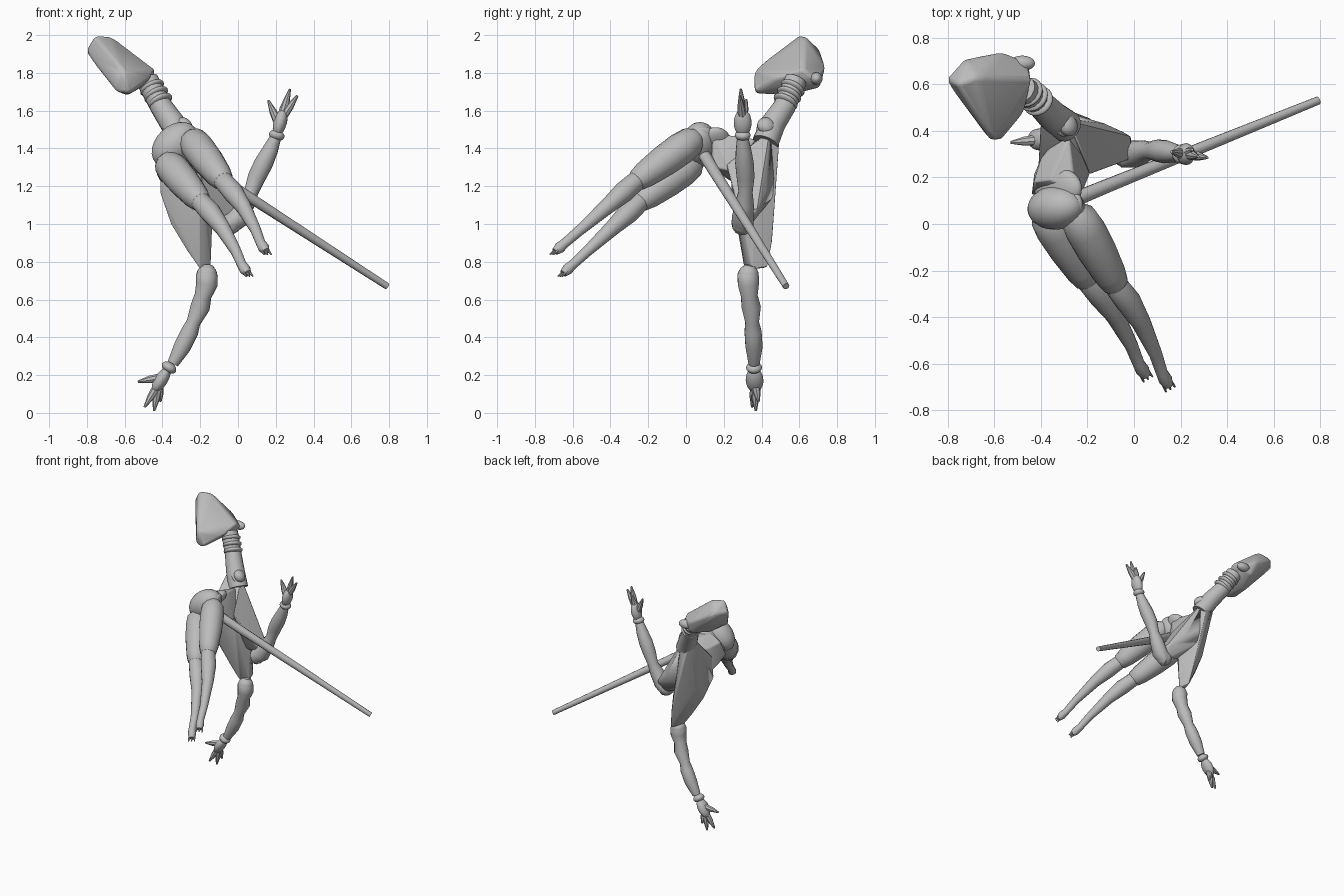
import bpy, bmesh, math
from mathutils import Vector

old = bpy.data.objects.get("Cube")
if old:
    bpy.data.objects.remove(old)

grey = bpy.data.materials.new("plain_grey")
grey.use_nodes = True
grey.diffuse_color = (0.5, 0.5, 0.5, 1)
grey.node_tree.nodes["Principled BSDF"].inputs["Base Color"].default_value = (0.5, 0.5, 0.5, 1)


def finish(name, bm, bevel=0, angle=40):
    bmesh.ops.recalc_face_normals(bm, faces=bm.faces)
    mesh = bpy.data.meshes.new(name)
    bm.to_mesh(mesh)
    bm.free()
    obj = bpy.data.objects.new(name, mesh)
    bpy.context.collection.objects.link(obj)
    mesh.materials.append(grey)
    bpy.ops.object.select_all(action='DESELECT')
    bpy.context.view_layer.objects.active = obj
    obj.select_set(True)
    if bevel:
        mod = obj.modifiers.new("soft_edges", 'BEVEL')
        mod.width, mod.segments, mod.angle_limit = bevel, 3, math.radians(15)
    bpy.ops.object.shade_smooth_by_angle(angle=math.radians(angle))
    return obj


def hull(name, points, bevel=0.012):
    """Solid wrapped around a few corner points."""
    bm = bmesh.new()
    verts = [bm.verts.new(p) for p in points]
    bmesh.ops.convex_hull(bm, input=verts)
    bmesh.ops.delete(bm, geom=[v for v in bm.verts if not v.link_faces], context='VERTS')
    return finish(name, bm, bevel)


def limb(name, stations, sides=14):
    """Round tube through (x, y, z, radius) stations, with closed ends."""
    bm = bmesh.new()
    pts = [Vector(s[:3]) for s in stations]
    rings = []
    for i, s in enumerate(stations):
        axis = pts[min(i + 1, len(pts) - 1)] - pts[max(i - 1, 0)]
        u = axis.cross(Vector((0, 1, 0.2))).normalized()
        w = axis.cross(u).normalized()
        rings.append([bm.verts.new(pts[i] + s[3] * (math.cos(a) * u + math.sin(a) * w))
                      for a in (2 * math.pi * k / sides for k in range(sides))])
    for a, b in zip(rings, rings[1:]):
        for k in range(sides):
            n = (k + 1) % sides
            bm.faces.new((a[k], a[n], b[n], b[k]))
    bm.faces.new(rings[0])
    bm.faces.new(rings[-1])
    return finish(name, bm)


def ball(name, centre, scale, tilt=(0, 0, 1)):
    bm = bmesh.new()
    bmesh.ops.create_uvsphere(bm, u_segments=20, v_segments=12, radius=1)
    obj = finish(name, bm)
    obj.location, obj.scale = centre, scale
    obj.rotation_euler = Vector(tilt).to_track_quat('Z', 'Y').to_euler()
    return obj


# Head: wedge with a blunt crown and a pointed muzzle
hull("head", [(-.81, .62, 1.915), (-.76, .6, 2.0), (-.67, .63, 1.995), (-.73, .71, 1.92),
              (-.64, .39, 1.70), (-.57, .36, 1.69), (-.61, .355, 1.815), (-.44, .62, 1.82),
              (-.47, .48, 1.77), (-.57, .74, 1.83), (-.45, .69, 1.76), (-.68, .5, 1.75),
              (-.59, .55, 1.68), (-.54, .71, 1.72)], 0.016)
ball("head_knob", (-.48, .69, 1.77), (.055, .033, .033))

# Neck with stacked rings, leaning into the upper chest
neck_dir = (-.12, .12, .22)
limb("neck", [(-.29, .42, 1.43, .07), (-.345, .46, 1.53, .067),
              (-.405, .52, 1.62, .06), (-.48, .58, 1.76, .06)])
for i in range(3):
    ball("neck_ring", (-.455 + .022 * i, .565 - .019 * i, 1.72 - .036 * i), (.069, .069, .024), neck_dir)

# Torso: leaf shaped chest and a side wing reaching the raised arm
hull("chest", [(-.4, .43, 1.51), (-.38, .49, 1.54), (-.31, .5, 1.52), (-.28, .45, 1.5),
               (-.41, .25, 1.32), (-.41, .24, 1.16), (-.355, .28, 1.0), (-.27, .3, .86),
               (-.2, .31, .76), (-.145, .35, .76), (-.17, .43, .77), (-.26, .475, 1.2),
               (-.35, .37, 1.1), (-.19, .455, .9), (-.135, .35, 1.0), (-.2, .24, 1.3)])
hull("side_wing", [(-.29, .45, 1.51), (-.24, .465, 1.25), (-.12, .43, 1.17), (-.01, .38, 1.07),
                   (0, .28, 1.05), (-.06, .34, .99), (-.19, .21, 1.32), (-.17, .33, 1.02),
                   (-.27, .47, 1.15)])
hull("abdomen", [(-.44, .12, 1.3), (-.25, .14, 1.48), (-.43, .18, 1.42), (-.22, .14, 1.3),
                 (-.4, .28, 1.2), (-.28, .37, 1.45), (-.4, .28, 1.4), (-.18, .24, 1.28),
                 (-.33, .37, 1.38), (-.36, .19, 1.47), (-.43, .21, 1.26)], 0.02)
ball("shoulder_knob", (-.285, .425, 1.52), (.05, .048, .038), (.6, .3, .5))
ball("shoulder_collar", (-.31, .43, 1.495), (.06, .06, .025), (.6, .3, .5))

# Pelvis and overlapping waist bands
side = (.2, .02, .19)
ball("pelvis", (-.335, .07, 1.42), (.095, .1, .14), side)
for shift, size in ((.02, .12), (.09, .115)):
    ball("waist_band", (-.325, .06 + shift, 1.415), (size * .8, .05, size * 1.15), side)

# Legs: thigh, bowed shin and small toes
legs = [("upper", (-.24, .03, 1.44), (-.08, -.26, 1.23), (.12, -.64, .9)),
        ("lower", (-.37, .03, 1.32), (-.2, -.24, 1.12), (.02, -.6, .785))]
for label, hip, knee, ankle in legs:
    hip, knee, ankle = Vector(hip), Vector(knee), Vector(ankle)
    run = (ankle - knee).normalized()
    bow = Vector((.02, .01, .008))

    def along(a, b, stops, bend=Vector()):
        return [(*(a.lerp(b, t) + bend * max(0, 4 * t * (1 - t))), r) for t, r in stops]
    limb(label + "_thigh", along(hip, knee, [(-.1, .05), (0, .078), (.2, .087), (.5, .084),
                                             (.85, .071), (1, .058), (1.07, .03)]))
    ball(label + "_knee", knee, (.052, .052, .06), run)
    limb(label + "_shin", along(knee, ankle, [(-.12, .03), (0, .052), (.2, .056), (.45, .042),
                                              (.8, .029), (1, .026), (1.08, .03), (1.14, .02)], bow))
    across = run.cross(Vector((0, 0, 1))).normalized()
    for k in (-1, 0, 1):
        start = ankle + run * .04 + across * .014 * k
        tip = start + run * .06 + across * .008 * k
        limb(label + "_toe", [(*start, .011), (*tip, .004)], 8)

# Arms: (joint stations, wrist, palm end, finger tips)
arms = [("hanging",
         [(-.16, .34, .78, .03), (-.165, .33, .73, .058), (-.165, .33, .68, .057),
          (-.185, .335, .62, .045), (-.2, .345, .56, .052), (-.235, .35, .48, .037),
          (-.255, .355, .43, .046), (-.295, .36, .35, .046), (-.345, .36, .26, .03)],
         (-.365, .36, .24), (-.435, .365, .13),
         [(-.53, .35, .165), (-.495, .35, .03), (-.445, .37, .01), (-.41, .385, .06)]),
        ("raised",
         [(-.08, .32, 1.02, .03), (-.04, .3, 1.0, .06), (0, .3, 1.03, .058),
          (.04, .31, 1.11, .05), (.07, .315, 1.17, .038), (.1, .315, 1.25, .048),
          (.135, .31, 1.32, .05), (.17, .305, 1.39, .042), (.2, .3, 1.46, .03)],
         (.205, .3, 1.47), (.235, .3, 1.58),
         [(.16, .31, 1.655), (.275, .29, 1.715), (.315, .285, 1.68), (.25, .32, 1.66)])]
for label, path, wrist, palm, tips in arms:
    limb(label + "_arm", path)
    wrist, palm = Vector(wrist), Vector(palm)
    run = palm - wrist
    ball(label + "_shoulder", path[1][:3], (.055, .055, .055))
    ball(label + "_wrist", wrist, (.042, .042, .028), run)
    ball(label + "_palm", wrist.lerp(palm, .6), (.047, .035, .075), run)
    for i, tip in enumerate(tips):
        root = wrist.lerp(palm, .45 if i == 0 else .75)
        mid = root.lerp(Vector(tip), .55)
        limb(label + "_finger", [(*root, .024), (*mid, .02), (*tip, .006)], 8)

# Long straight rod running from the waist
limb("rod", [(-.27, .1, 1.36, .033), (-.1, .17, 1.245, .03), (.79, .53, .67, .018)], 12)
